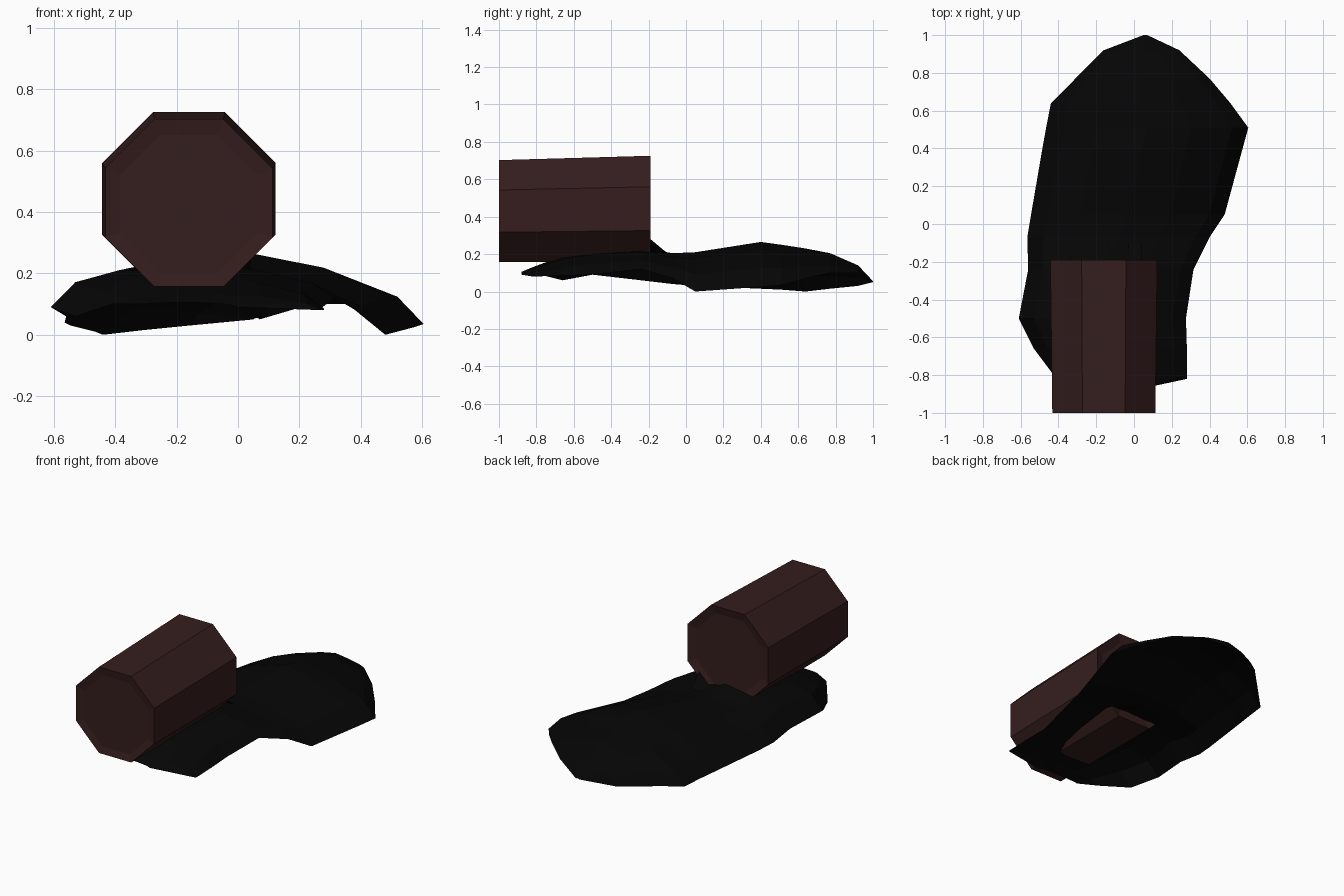
import bpy, bmesh, math

if "Cube" in bpy.data.objects:
    bpy.data.objects.remove(bpy.data.objects["Cube"])


def material(name, rgb):
    m = bpy.data.materials.new(name)
    m.diffuse_color = (*rgb, 1)
    m.use_nodes = True
    m.node_tree.nodes["Principled BSDF"].inputs["Base Color"].default_value = m.diffuse_color
    return m


def grid_object(name, rows, mat, closed=False, caps=False):
    """Skin a list of equally long point rows with flat quads."""
    bm = bmesh.new()
    vs = [[bm.verts.new(p) for p in row] for row in rows]
    n = len(rows[0])
    for a, b in zip(vs, vs[1:]):
        for i in range(n if closed else n - 1):
            j = (i + 1) % n
            bm.faces.new((a[i], a[j], b[j], b[i]))
    if caps:
        bm.faces.new(vs[0][::-1])
        bm.faces.new(vs[-1])
    bmesh.ops.recalc_face_normals(bm, faces=bm.faces)
    if not closed:  # open sheets face upwards
        if sum(f.normal.z * f.calc_area() for f in bm.faces) < 0:
            bmesh.ops.reverse_faces(bm, faces=bm.faces)
    me = bpy.data.meshes.new(name)
    bm.to_mesh(me)
    bm.free()
    me.materials.append(mat)
    ob = bpy.data.objects.new(name, me)
    bpy.context.collection.objects.link(ob)
    return ob


black = material("black", (0.0016, 0.0016, 0.0016))
brown = material("dark brown", (0.036, 0.0125, 0.0125))

# Hollow sole shell: y, left rim x z, right rim x z, crown z
stations = [
    (-0.88, -0.30, 0.10, 0.00, 0.09, 0.105),
    (-0.82, -0.41, 0.10, 0.28, 0.08, 0.13),
    (-0.66, -0.53, 0.06, 0.28, 0.085, 0.19),
    (-0.50, -0.61, 0.09, 0.275, 0.09, 0.215),
    (-0.24, -0.56, 0.06, 0.315, 0.12, 0.23),
    (-0.07, -0.565, 0.04, 0.40, 0.07, 0.205),
    (0.05, -0.545, 0.03, 0.48, 0.00, 0.21),
    (0.40, -0.485, 0.015, 0.575, 0.025, 0.265),
    (0.51, -0.465, 0.01, 0.605, 0.035, 0.25),
    (0.64, -0.44, 0.00, 0.51, 0.07, 0.23),
    (0.77, -0.31, 0.015, 0.40, 0.10, 0.205),
    (0.92, -0.16, 0.03, 0.24, 0.10, 0.14),
    (1.00, 0.05, 0.05, 0.07, 0.05, 0.055),
]
# position across the width, share of the crown height at the front and back
section = [(0, 0, 0), (0.09, 0.65, 0.33), (0.25, 0.96, 0.68), (0.5, 1, 1),
           (0.72, 0.85, 0.81), (0.92, 0.45, 0.42), (1, 0, 0)]
rows = []
for y, xl, zl, xr, zr, zt in stations:
    back = min(1, max(0, (y + 0.3) / 0.7))
    row = []
    for f, k0, k1 in section:
        rim = zl + (zr - zl) * f
        k = k0 + (k1 - k0) * back
        row.append((xl + (xr - xl) * f, y, rim + (zt - rim) * k))
    rows.append(row)
grid_object("sole_shell", rows, black)

# Jagged collar where the shell meets the back of the stub
top = [(0.04, -0.19, 0.28), (-0.03, -0.19, 0.21), (-0.15, -0.19, 0.25), (-0.34, -0.19, 0.22)]
base = [(0.04, -0.10, 0.205), (-0.03, -0.10, 0.205), (-0.15, -0.09, 0.205), (-0.34, -0.12, 0.19)]
grid_object("collar", [top, base], black)


# Eight-sided stub with shallow recessed ends
def octagon(y, r, zc):
    return [(-0.16 + r * math.cos(math.pi / 8 + i * math.pi / 4), y,
             zc + r * math.sin(math.pi / 8 + i * math.pi / 4)) for i in range(8)]


grid_object("leg_stub", [
    octagon(-0.99, 0.245, 0.425),
    octagon(-1.0, 0.295, 0.43),
    octagon(-0.19, 0.306, 0.443),
    octagon(-0.205, 0.25, 0.443),
], brown, closed=True, caps=True)
